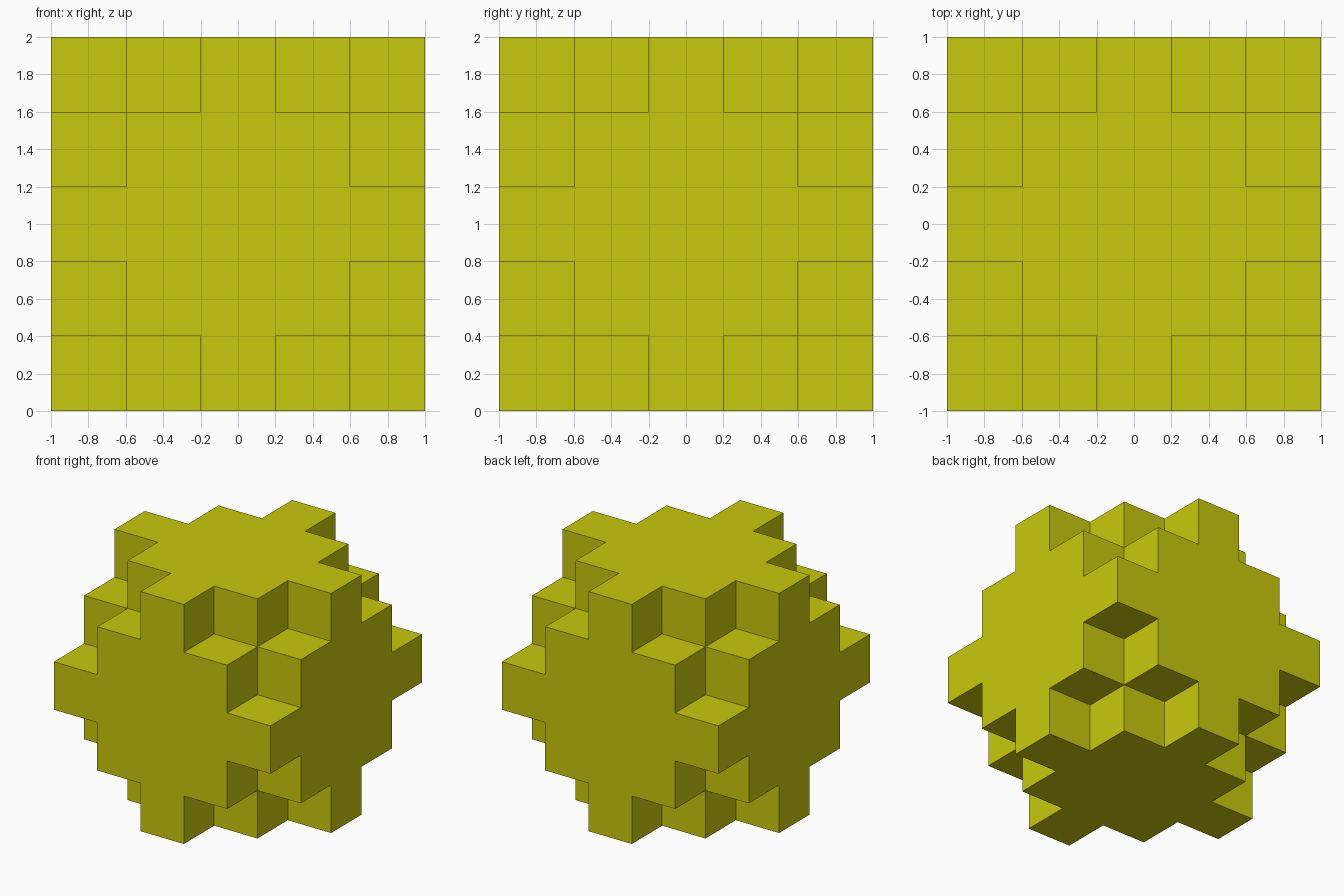
import bpy, bmesh, math
from mathutils import Vector

if "Cube" in bpy.data.objects:
    bpy.data.objects.remove(bpy.data.objects["Cube"])

CELL = 0.4
R = range(-2, 3)

# Stepped solid: 5x5x5 cells, keeping those within a taxicab distance of 4
cells = {(i, j, k) for i in R for j in R for k in R
         if abs(i) + abs(j) + abs(k) <= 4}

bm = bmesh.new()


def add_side(cell, axis, sign):
    """One outward-facing square on the given side of a cell."""
    n = Vector((0, 0, 0))
    n[axis] = sign
    u = Vector((0, 0, 0))
    u[(axis + 1) % 3] = 1
    v = n.cross(u)
    c = Vector(cell) + n * 0.5
    corners = [c + (u * a + v * b) * 0.5
               for a, b in ((-1, -1), (1, -1), (1, 1), (-1, 1))]
    bm.faces.new([bm.verts.new(p * CELL + Vector((0, 0, 1))) for p in corners])


# Only the exposed cell sides become faces
for cell in cells:
    for axis in range(3):
        for sign in (-1, 1):
            neighbour = list(cell)
            neighbour[axis] += sign
            if tuple(neighbour) not in cells:
                add_side(cell, axis, sign)

# Weld and merge the flat areas
bmesh.ops.remove_doubles(bm, verts=bm.verts[:], dist=0.001)
bmesh.ops.dissolve_limit(bm, angle_limit=math.radians(1),
                         verts=bm.verts[:], edges=bm.edges[:])

mesh = bpy.data.meshes.new("stepped_block")
bm.to_mesh(mesh)
bm.free()

# Single yellow colour
yellow = bpy.data.materials.new("yellow")
yellow.diffuse_color = (0.584, 0.584, 0.004, 1)
yellow.use_nodes = True
yellow.node_tree.nodes["Principled BSDF"].inputs["Base Color"].default_value = yellow.diffuse_color
mesh.materials.append(yellow)

obj = bpy.data.objects.new("stepped_block", mesh)
bpy.context.collection.objects.link(obj)
